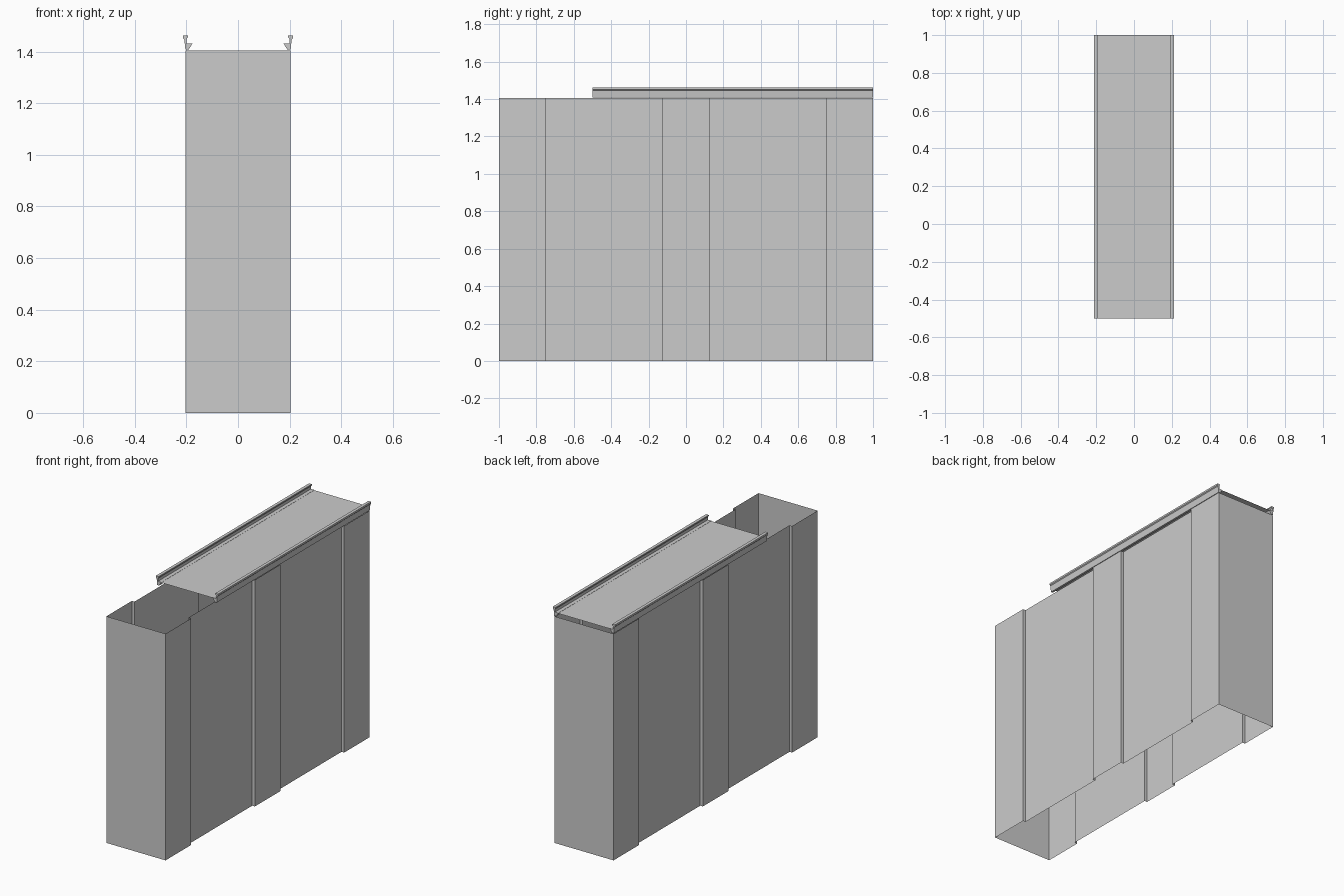
import bpy, bmesh

if "Cube" in bpy.data.objects:
    bpy.data.objects.remove(bpy.data.objects["Cube"])

W, TOP = 0.203, 1.405          # wall half width and height
RECESS = 0.185                 # half width at the recessed panels
Y0, Y1 = -0.5, 1.0             # extent of the deck and rails


def make(name, verts, faces):
    me = bpy.data.meshes.new(name)
    me.from_pydata(verts, [], faces)
    ob = bpy.data.objects.new(name, me)
    bpy.context.collection.objects.link(ob)
    return ob


# Thin-sheet casing: plan outline with two recessed panels per side
right = [(W, -1)]
for a, b in ((-0.75, -0.125), (0.125, 0.75)):
    right += [(W, a), (RECESS, a), (RECESS, b), (W, b)]
right.append((W, 1))
outline = right + [(-x, y) for x, y in reversed(right)]
n = len(outline)
make("casing_walls",
     [(x, y, z) for z in (0, TOP) for x, y in outline],
     [(i, (i + 1) % n, n + (i + 1) % n, n + i) for i in range(n)])

# Deck sheet lying on the rail ledges, open above the front end
D = 1.43
make("deck", [(-0.2, Y0, D), (0.2, Y0, D), (0.2, Y1, D), (-0.2, Y1, D)],
     [(0, 1, 2, 3)])

# Side rails: tapered foot with inner ledge, upright and top lip
profile = [(0.191, 1.408), (0.204, 1.408), (0.208, 1.447), (0.213, 1.452),
           (0.213, 1.463), (0.194, 1.463), (0.194, 1.456), (0.199, 1.45),
           (0.199, 1.432), (0.176, 1.432)]
for side, name in ((1, "rail_right"), (-1, "rail_left")):
    m = len(profile)
    faces = [(i, (i + 1) % m, m + (i + 1) % m, m + i) for i in range(m)]
    faces += [tuple(range(m)), tuple(range(m, 2 * m))]
    ob = make(name, [(side * x, y, z) for y in (Y0, Y1) for x, z in profile], faces)
    bm = bmesh.new()
    bm.from_mesh(ob.data)
    bmesh.ops.recalc_face_normals(bm, faces=bm.faces)
    bm.to_mesh(ob.data)
    bm.free()
